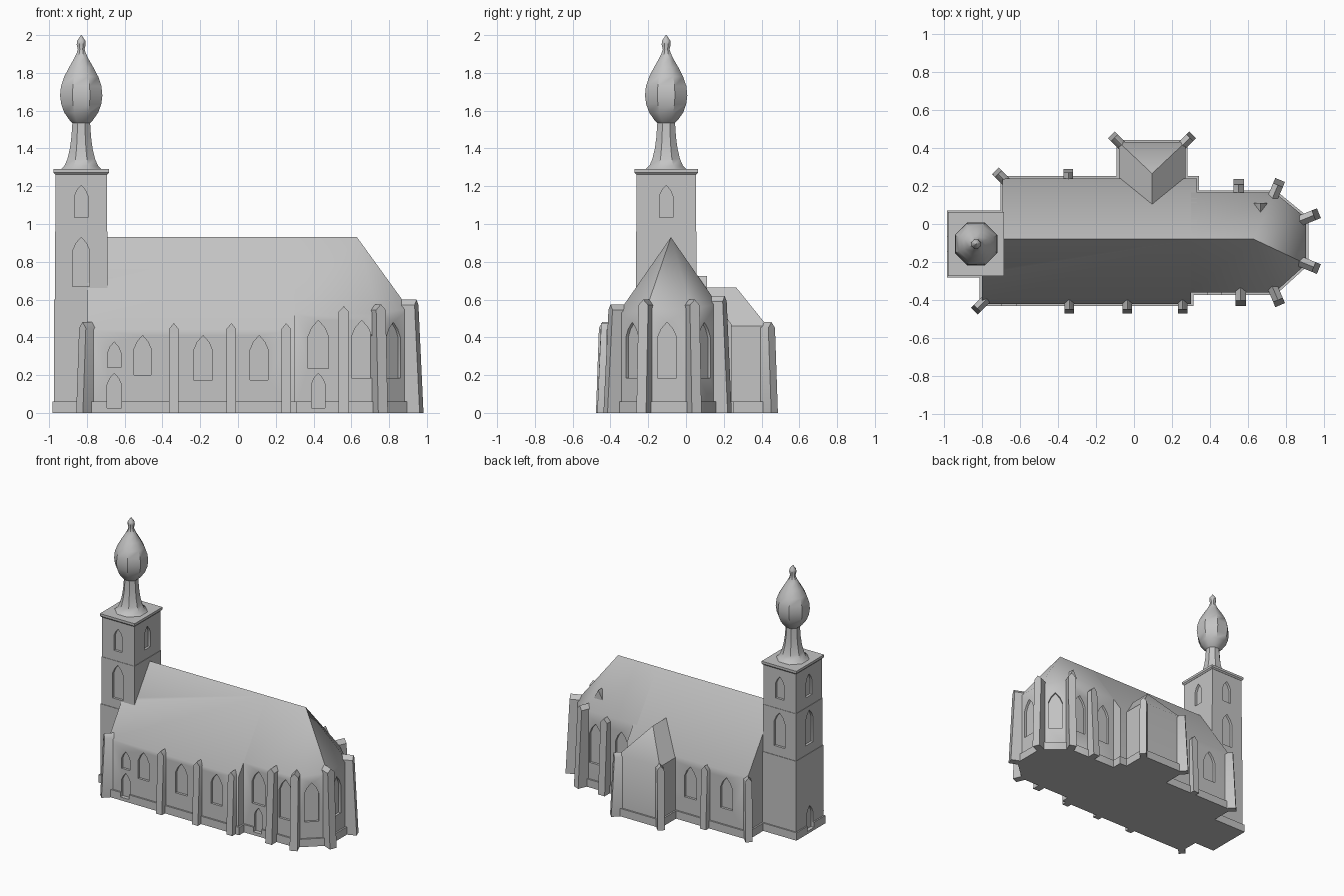
import bpy, bmesh, math
from mathutils import Vector, Matrix

if "Cube" in bpy.data.objects:
    bpy.data.objects.remove(bpy.data.objects["Cube"])

stone = bpy.data.materials.new("light grey stone")
stone.diffuse_color = (0.55, 0.55, 0.55, 1)
stone.use_nodes = True
stone.node_tree.nodes["Principled BSDF"].inputs["Base Color"].default_value = stone.diffuse_color


def make(name, verts, faces):
    bm = bmesh.new()
    vs = [bm.verts.new(v) for v in verts]
    for f in faces:
        bm.faces.new([vs[i] for i in f])
    bmesh.ops.recalc_face_normals(bm, faces=bm.faces)
    me = bpy.data.meshes.new(name)
    bm.to_mesh(me)
    bm.free()
    me.materials.append(stone)
    ob = bpy.data.objects.new(name, me)
    bpy.context.collection.objects.link(ob)
    return ob


def loft(name, rings):
    """Closed solid through rings with equal point counts."""
    n = len(rings[0])
    faces = [list(range(n)), [len(rings) * n - n + i for i in range(n)]]
    for r in range(len(rings) - 1):
        for i in range(n):
            j = (i + 1) % n
            faces.append([r * n + i, r * n + j, r * n + n + j, r * n + n + i])
    return make(name, [p for ring in rings for p in ring], faces)


def rect(cx, cy, hx, hy, z):
    return [(cx - hx, cy - hy, z), (cx + hx, cy - hy, z), (cx + hx, cy + hy, z), (cx - hx, cy + hy, z)]


def offset(poly, d):
    """Mitred outward offset of a counter-clockwise outline."""
    out = []
    for i, p in enumerate(poly):
        p = Vector(p)
        a = (p - Vector(poly[i - 1])).normalized()
        b = (Vector(poly[(i + 1) % len(poly)]) - p).normalized()
        na, nb = Vector((a.y, -a.x)), Vector((b.y, -b.x))
        out.append(p + (na + nb) * d / (1 + na.dot(nb)))
    return out


def frame(x, y, deg):
    """Local frame: +x points outward from the wall."""
    return Matrix.Translation((x, y, 0)) @ Matrix.Rotation(math.radians(deg), 4, 'Z')


RY = -0.08                      # ridge line


def roof(y):
    return 0.93 - 1.44 * abs(y - RY)


walls = []
# nave: south and north halves under one pitched roof
for name, y, x0, x1 in (("nave_south", -0.42, -0.80, 0.30), ("nave_north", 0.24, -0.69, 0.33)):
    prof = [(y, 0), (y, roof(y)), (RY, 0.93), (RY, 0)]
    walls.append(loft(name, [[(x, a, b) for a, b in prof] for x in (x0, x1)]))

# choir with polygonal apse and hipped roof
plan = [(0.30, -0.36), (0.74, -0.36), (0.905, -0.21), (0.905, 0.03), (0.74, 0.165), (0.30, 0.165)]
eave = [roof(-0.36), roof(-0.36), 0.55, 0.55, roof(0.165), roof(0.165)]
verts = [(x, y, 0) for x, y in plan] + [(x, y, z) for (x, y), z in zip(plan, eave)]
verts += [(0.30, RY, 0.93), (0.63, RY, 0.93)]
faces = [[0, 1, 2, 3, 4, 5], [5, 0, 6, 12, 11], [6, 7, 13, 12], [10, 11, 12, 13]]
faces += [[i, i + 1, i + 7, i + 6] for i in range(5)] + [[i, i + 1, 13] for i in (7, 8, 9)]
walls.append(make("choir", verts, faces))

# north transept with hipped roof
tr = rect(0.095, 0.265, 0.175, 0.165, 0) + rect(0.095, 0.265, 0.175, 0.165, 0.46)
tr += [(0.095, 0.10, 0.665), (0.095, 0.265, 0.665)]
make("transept", tr, [[0, 1, 2, 3], [0, 1, 5, 8, 4], [1, 2, 6, 5], [2, 3, 7, 6], [3, 0, 4, 7],
                      [5, 6, 9, 8], [7, 4, 8, 9], [6, 7, 9]])

# plinth round the church
outline = [(-.80, -.42), (.30, -.42), (.30, -.36), (.74, -.36), (.905, -.21), (.905, .03), (.74, .165),
           (.33, .165), (.33, .24), (.27, .24), (.27, .43), (-.08, .43), (-.08, .24), (-.69, .24),
           (-.69, 0), (-.80, 0)]
base = offset(outline, 0.012)
walls.append(loft("plinth", [[(p.x, p.y, z) for p in base] for z in (0, 0.06)]))

# tower: plinth, three tiers and cornice
TX, TY = -0.83, -0.105
tiers = (("tower_plinth", 0.153, 0.175, 0, 0.06), ("tower_lower", 0.143, 0.165, 0.0, 0.60),
         ("tower_middle", 0.140, 0.161, 0.60, 0.96), ("tower_upper", 0.137, 0.158, 0.96, 1.27))
for name, hx, hy, z0, z1 in tiers:
    walls.append(loft(name, [rect(TX, TY, hx, hy, z0), rect(TX, TY, hx, hy, z1)]))
loft("tower_cornice", [rect(TX, TY, 0.138, 0.159, 1.262), rect(TX, TY, 0.147, 0.168, 1.272),
                       rect(TX, TY, 0.147, 0.168, 1.290)])

# octagonal onion spire (half width, height)
spire = [(.108, 1.29), (.088, 1.31), (.073, 1.345), (.060, 1.40), (.052, 1.46), (.047, 1.535),
         (.062, 1.55), (.090, 1.59), (.106, 1.635), (.112, 1.68), (.107, 1.73), (.090, 1.78),
         (.064, 1.83), (.038, 1.875), (.024, 1.905), (.018, 1.925), (.024, 1.95), (.022, 1.97), (.002, 2.0)]
rings = []
for r, z in spire:
    r /= math.cos(math.pi / 8)
    rings.append([(TX + r * math.cos((k + .5) * math.pi / 4), TY + r * math.sin((k + .5) * math.pi / 4), z)
                  for k in range(8)])
loft("onion_spire", rings)

# small dormer on the apse roof
loft("dormer", [[(0.63, y, 0.64), (0.70, y, 0.64), (0.70, y, 0.66), (0.665, y, 0.725), (0.63, y, 0.66)]
                for y in (0.03, 0.11)])


# battered buttresses with gabled tops: x, y, direction, top, width, depth
def buttress(x, y, deg, top, w, depth):
    m, h, low = frame(x, y, deg), w / 2, top - 0.03
    rings = []
    for db, dt in ((-0.04, -0.04), (depth, depth * 0.6)):
        pts = [(db, -h, 0), (db, h, 0), (dt, h, low), (dt, 0, top), (dt, -h, low)]
        rings.append([m @ Vector(p) for p in pts])
    loft("buttress", rings)


for x in (-0.34, -0.035, 0.255):
    buttress(x, -0.42, -90, 0.475, 0.05, 0.05)
buttress(-0.345, 0.24, 90, 0.475, 0.05, 0.05)
for x, y, a in ((-.80, -.42, 225), (-.69, .24, 135), (-.08, .43, 135), (.27, .43, 45)):
    buttress(x, y, a, 0.48, 0.05, 0.055)
for x, y, a, t in ((.56, -.36, -90, .565), (.55, .165, 90, .575), (.74, -.36, -67, .575),
                   (.905, -.21, -22, .60), (.905, .03, 22, .60), (.74, .165, 67, .62)):
    buttress(x, y, a, t, 0.055, 0.072)

# pointed windows and doors: x, y, direction, bottom, top, width
openings = [(-.505, -.42, -90, .20, .41, .09), (-.185, -.42, -90, .175, .41, .10), (.112, -.42, -90, .175, .41, .095),
            (-.655, -.42, -90, .24, .375, .07), (-.655, -.42, -90, .025, .21, .075),
            (.425, -.36, -90, .235, .49, .11), (.425, -.36, -90, .025, .21, .07), (.655, -.36, -90, .185, .49, .11),
            (.8225, -.285, -47.7, .185, .48, .10), (.905, -.10, 0, .185, .48, .10), (.8225, .0975, 50.7, .185, .48, .10),
            (.43, .165, 90, .185, .49, .10), (.65, .165, 90, .185, .49, .10),
            (-.51, .24, 90, .18, .42, .10), (-.205, .24, 90, .18, .42, .10),
            (TX - .143, TY, 180, .02, .20, .08)]
for a in (-90, 0, 90, 180):
    c, s = round(math.cos(math.radians(a))), round(math.sin(math.radians(a)))
    openings.append((TX + .137 * c, TY + .158 * s, a, 1.035, 1.205, .07))
    if a != 0:
        openings.append((TX + .140 * c, TY + .161 * s, a, .67, .93, .09))

cutters = []
for x, y, a, z0, z1, w in openings:
    m = frame(x, y, a)
    prof = [(-.5 * w, z0), (.5 * w, z0), (.5 * w, z1 - .8 * w), (.31 * w, z1 - .36 * w), (0, z1),
            (-.31 * w, z1 - .36 * w), (-.5 * w, z1 - .8 * w)]
    cutters.append(loft("cutter", [[m @ Vector((d, u, z)) for u, z in prof] for d in (-0.018, 0.04)]))


def select(obs):
    bpy.ops.object.select_all(action='DESELECT')
    for o in obs:
        o.select_set(True)
    bpy.context.view_layer.objects.active = obs[0]


select(cutters)
bpy.ops.object.join()
cutter = cutters[0]
cutter.hide_render = True
for ob in walls:
    select([ob])
    mod = ob.modifiers.new("openings", 'BOOLEAN')
    mod.operation, mod.solver, mod.object = 'DIFFERENCE', 'EXACT', cutter
    bpy.ops.object.modifier_apply(modifier=mod.name)
bpy.data.objects.remove(cutter)

# soft shading with sharp corners
select(list(bpy.context.collection.objects))
bpy.ops.object.shade_smooth_by_angle(angle=math.radians(40))
